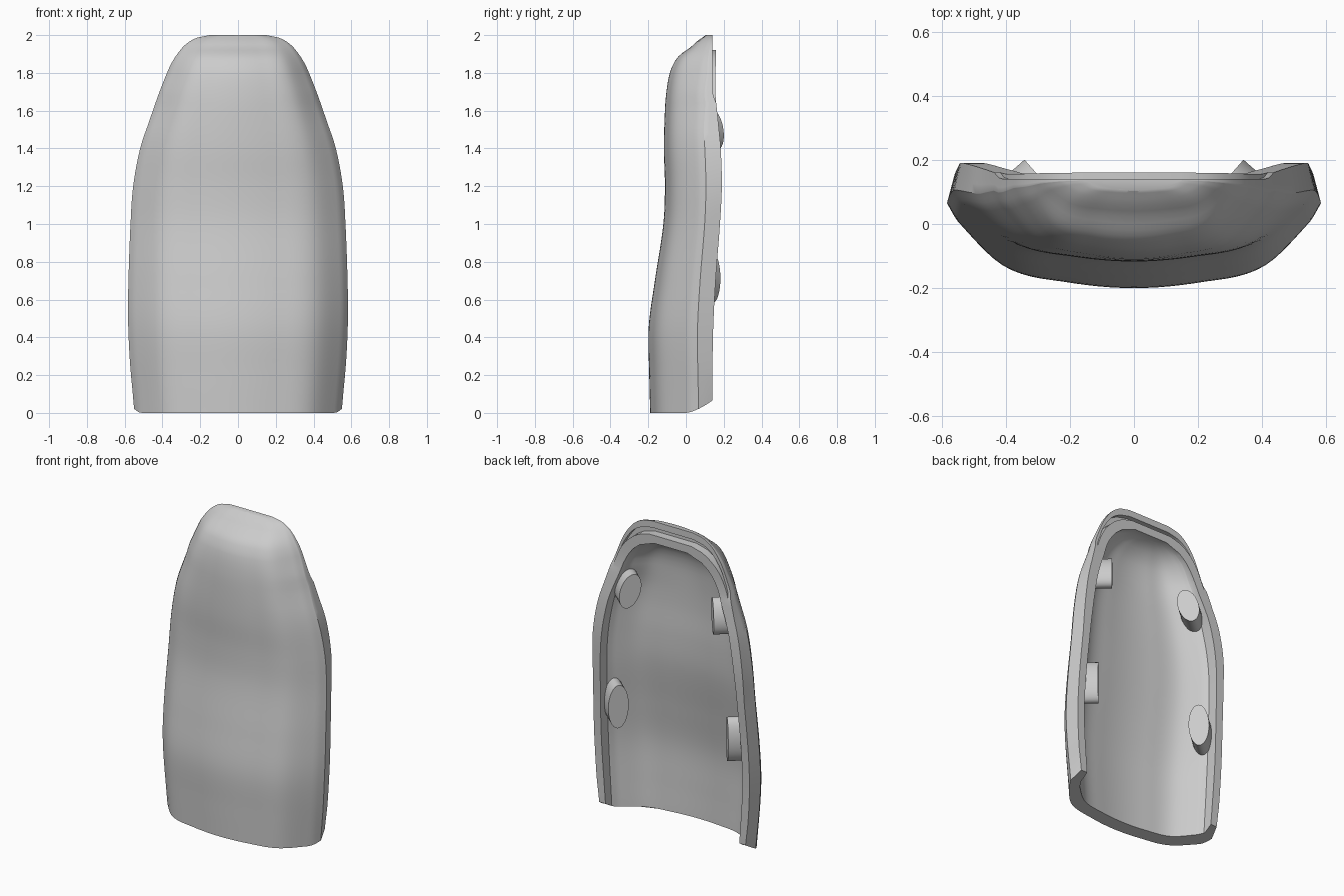
import bpy, bmesh, math
from mathutils import Matrix, Vector

if "Cube" in bpy.data.objects:
    bpy.data.objects.remove(bpy.data.objects["Cube"])

grey = bpy.data.materials.new("light grey")
grey.diffuse_color = (0.6, 0.6, 0.6, 1)
grey.use_nodes = True
grey.node_tree.nodes["Principled BSDF"].inputs["Base Color"].default_value = grey.diffuse_color


def curve(pts):
    """Smooth interpolation through (z, value) points."""
    def slope(i):
        a, b = pts[max(i - 1, 0)], pts[min(i + 1, len(pts) - 1)]
        return (b[1] - a[1]) / (b[0] - a[0])

    def f(z):
        z = min(max(z, pts[0][0]), pts[-1][0])
        i = 0
        while i < len(pts) - 2 and z > pts[i + 1][0]:
            i += 1
        (z0, v0), (z1, v1) = pts[i], pts[i + 1]
        h = z1 - z0
        t = (z - z0) / h
        return (v0 * (2*t**3 - 3*t*t + 1) + v1 * (3*t*t - 2*t**3)
                + h * slope(i) * (t**3 - 2*t*t + t) + h * slope(i + 1) * (t**3 - t*t))
    return f


def finish(bm, name):
    bmesh.ops.recalc_face_normals(bm, faces=bm.faces)
    me = bpy.data.meshes.new(name)
    bm.to_mesh(me)
    bm.free()
    me.materials.append(grey)
    ob = bpy.data.objects.new(name, me)
    bpy.context.collection.objects.link(ob)
    return ob


# Bulge of the front face across its half width: broad front, sloping shoulders
bulge = curve([(-.345, .935), (0, 1), (.345, .935), (.69, .75), (.94, .22), (1, 0)])


def loft(name, heights, width, front, waist, back, inset, slant=0.0, n=48):
    """Stack of sections: bulging front, tapering to a flat back."""
    bm = bmesh.new()
    rings = []
    for z in heights:
        w, f, m, b, s = width(z), front(z), waist(z), back(z), inset(z)
        cs = [math.cos(math.pi * i / n) for i in range(n + 1)]
        pts = [(-w * c, m - (m - f) * bulge(abs(c))) for c in cs]
        side = [(w - s * t, m + (b - m) * t) for t in (0.35, 0.7, 1)]
        pts += side + [(-x, y) for x, y in reversed(side)]
        ring = []
        for x, y in pts:
            up = slant * min(max(y / 0.14, 0), 1) ** 1.5 * max(0, 1 - z / 0.2)
            ring.append(bm.verts.new((x, y, z + up)))
        rings.append(ring)
    for lo, hi in zip(rings, rings[1:]):
        for i in range(len(lo)):
            j = (i + 1) % len(lo)
            bm.faces.new((lo[i], lo[j], hi[j], hi[i]))
    bm.faces.new(rings[0])
    bm.faces.new(rings[-1])
    return finish(bm, name)


def steps(a, b, n):
    return [a + (b - a) * i / n for i in range(n + 1)]


def boolean(ob, other, op):
    bpy.context.view_layer.objects.active = ob
    mod = ob.modifiers.new(op, 'BOOLEAN')
    mod.object, mod.operation, mod.solver = other, op, 'EXACT'
    bpy.ops.object.modifier_apply(modifier=mod.name)
    bpy.data.objects.remove(other)


# Outer shell with the flat-backed lip at the top
width = curve([(0, .55), (.1, .558), (.3, .574), (.5, .582), (.7, .58), (1, .569), (1.2, .555),
               (1.4, .518), (1.55, .468), (1.68, .423), (1.77, .388), (1.85, .353),
               (1.915, .31), (1.955, .272), (1.985, .22), (2, .15)])
front = curve([(0, -.19), (.2, -.195), (.45, -.198), (.7, -.165), (1, -.12), (1.2, -.112),
               (1.4, -.117), (1.6, -.112), (1.7, -.104), (1.8, -.086), (1.87, -.054),
               (1.9, -.026), (1.92, .002), (1.94, .03), (1.965, .056), (2, .105)])
rim_y = curve([(0, .14), (.4, .143), (.7, .157), (1, .18), (1.2, .19), (1.4, .184),
               (1.55, .17), (1.7, .156), (1.92, .16)])
lip_y = lambda z: rim_y(z) if z < 1.64 else max(.14, rim_y(z) - (z - 1.64) * .3)
inset = lambda z: .022 * min(1, max(0, (1.7 - z) / .7))
waist = lambda z: front(z) + (lip_y(z) - front(z)) * (
    .78 - .06 * min(1, z / 1.2) + .16 * min(1, max(0, (z - 1.5) / .3)))
levels = steps(0, 1.8, 45) + steps(1.815, 1.98, 11) + [1.987, 1.994, 2]
cover = loft("cover_shell", levels, width, front, waist, lip_y, inset, slant=.065)

# Shallow groove between the lip and the rim arch
groove_w = curve([(1.66, .39), (1.72, .386), (1.8, .357), (1.88, .305), (1.92, .262),
                  (1.945, .21), (1.957, .15)])
groove = loft("groove_cutter", steps(1.66, 1.957, 18), groove_w, lambda z: .105,
              lambda z: .107, lambda z: .35, lambda z: 0)
boolean(cover, groove, 'DIFFERENCE')

# Raised arch behind the lip
arch_w = curve([(1.55, .43), (1.65, .414), (1.75, .375), (1.82, .33), (1.88, .262),
                (1.91, .2), (1.92, .15)])
arch = loft("rim_arch", steps(1.56, 1.92, 18), arch_w, lambda z: .085, lambda z: .1,
            rim_y, lambda z: 0)
boolean(cover, arch, 'UNION')

# Hollow inside, open at the back and bottom
hollow_w = curve([(-.1, .475), (0, .48), (.5, .51), (1, .495), (1.2, .478), (1.4, .443),
                  (1.5, .412), (1.6, .372), (1.7, .334), (1.78, .283), (1.83, .225),
                  (1.855, .175), (1.868, .12)])
hollow_f = curve([(-.1, -.105), (0, -.105), (.2, -.112), (.45, -.115), (.7, -.085), (1, -.042),
                  (1.2, -.034), (1.4, -.039), (1.6, -.034), (1.7, -.024), (1.78, .002),
                  (1.83, .045), (1.868, .1)])
hollow_m = lambda z: max(waist(max(z, 0)) + .01, hollow_f(z) + .02)
hollow = loft("hollow_cutter", [-.1] + steps(0, 1.868, 50), hollow_w, hollow_f, hollow_m,
              lambda z: .35, lambda z: .005)
boolean(cover, hollow, 'DIFFERENCE')


# Oval pegs on the inner side walls, facing inward and backward
def peg(name, side, x, y, z, half_height, length, lean):
    axis = Vector((-.75 * side, .66, 0)).normalized()
    up = Vector((-lean * side, 0, 1))
    up = (up - axis * up.dot(axis)).normalized()
    across = up.cross(axis)
    rot = Matrix((across, up, axis)).transposed().to_4x4()
    bm = bmesh.new()
    bmesh.ops.create_cone(bm, cap_ends=True, segments=32, radius1=1, radius2=1, depth=length)
    bmesh.ops.scale(bm, vec=(.062, half_height, 1), verts=bm.verts)
    centre = Vector((x * side, y, z)) - axis * length / 2
    bmesh.ops.transform(bm, matrix=Matrix.Translation(centre) @ rot, verts=bm.verts)
    return finish(bm, name)


parts = [cover]
for side, label in ((-1, "left"), (1, "right")):
    parts.append(peg("upper_peg_" + label, side, .297, .15, 1.503, .112, .13, .45))
    parts.append(peg("lower_peg_" + label, side, .392, .136, .72, .14, .12, .05))

# Smooth shading with sharp edges kept
bpy.ops.object.select_all(action='DESELECT')
for ob in parts:
    ob.select_set(True)
bpy.context.view_layer.objects.active = cover
bpy.ops.object.shade_smooth_by_angle(angle=math.radians(35))
